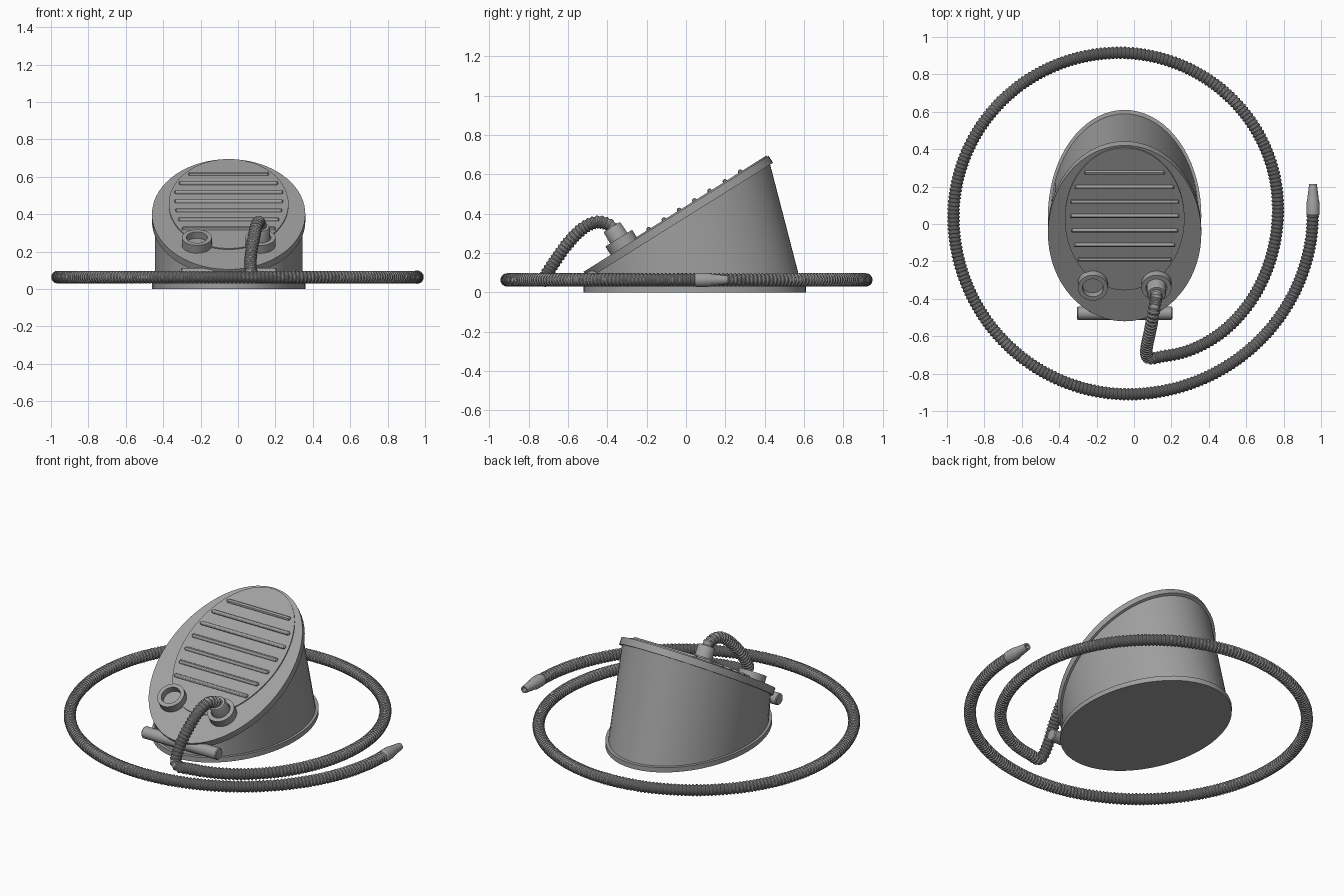
import bpy, bmesh, math
from mathutils import Matrix, Vector

cube = bpy.data.objects.get("Cube")
if cube:
    bpy.data.objects.remove(cube, do_unlink=True)

grey = bpy.data.materials.new("mid grey")
grey.use_nodes = True
COLOR = (0.35, 0.35, 0.35, 1)
grey.diffuse_color = COLOR
grey.node_tree.nodes["Principled BSDF"].inputs["Base Color"].default_value = COLOR


def loft(name, rings):
    """Skin a list of equal point rings and cap both ends."""
    bm = bmesh.new()
    loops = [[bm.verts.new(p) for p in ring] for ring in rings]
    n = len(loops[0])
    for low, high in zip(loops, loops[1:]):
        for i in range(n):
            j = (i + 1) % n
            bm.faces.new((low[i], low[j], high[j], high[i]))
    bm.faces.new(loops[0][::-1])
    bm.faces.new(loops[-1])
    bmesh.ops.recalc_face_normals(bm, faces=bm.faces)
    mesh = bpy.data.meshes.new(name)
    bm.to_mesh(mesh)
    bm.free()
    obj = bpy.data.objects.new(name, mesh)
    bpy.context.collection.objects.link(obj)
    mesh.materials.append(grey)
    bpy.ops.object.select_all(action='DESELECT')
    obj.select_set(True)
    bpy.context.view_layer.objects.active = obj
    bpy.ops.object.shade_smooth_by_angle(angle=math.radians(30))
    return obj


def ellipse(matrix, rx, ry, z=0, n=72):
    turn = [2 * math.pi * i / n for i in range(n)]
    return [matrix @ Vector((rx * math.cos(t), ry * math.sin(t), z)) for t in turn]


def lathe(name, matrix, profile, n=32):
    return loft(name, [ellipse(matrix, r, r, z, n) for r, z in profile])


def arc(cx, cy, a, b, start, end, z, n=12):
    angles = [math.radians(start + (end - start) * i / n) for i in range(n + 1)]
    return [Vector((cx + a * math.cos(t), cy + b * math.sin(t), z)) for t in angles]


def spline(points, step):
    """Evenly spaced samples along a smooth curve through the points."""
    pts = [2 * points[0] - points[1]] + points + [2 * points[-1] - points[-2]]
    dense = []
    for a, b, c, d in zip(pts, pts[1:], pts[2:], pts[3:]):
        for k in range(30):
            t = k / 30
            dense.append(0.5 * (2 * b + (c - a) * t + (2 * a - 5 * b + 4 * c - d) * t ** 2
                                + (3 * b - a - 3 * c + d) * t ** 3))
    dense.append(points[-1])
    out, travelled, target = [], 0.0, 0.0
    for p, q in zip(dense, dense[1:]):
        length = (q - p).length
        while length and target <= travelled + length:
            out.append(p.lerp(q, (target - travelled) / length))
            target += step
        travelled += length
    return out


def ribbed_tube(name, path, radii, n=14):
    rings = []
    tangent = (path[1] - path[0]).normalized()
    side = tangent.orthogonal().normalized()
    for i, p in enumerate(path):
        new = (path[min(i + 1, len(path) - 1)] - path[max(i - 1, 0)]).normalized()
        side = tangent.rotation_difference(new) @ side
        side = (side - new * side.dot(new)).normalized()
        tangent = new
        other = tangent.cross(side)
        r = radii[i % len(radii)]
        turn = [2 * math.pi * k / n for k in range(n)]
        rings.append([p + r * (side * math.cos(t) + other * math.sin(t)) for t in turn])
    return loft(name, rings)


# Frames for the floor ellipse and the tilted pedal
TILT = math.atan(0.627)
base = Matrix.Translation((-0.05, 0.045, 0))
pedal = Matrix.Translation((-0.05, -0.05, 0.40)) @ Matrix.Rotation(TILT, 4, 'X')

# Wedge body with base flange and top plate
loft("base_flange", [ellipse(base, 0.41, 0.565, z) for z in (0, 0.03)])
loft("bellows_body", [ellipse(base, 0.395, 0.545, 0.025),
                      ellipse(pedal, 0.395, 0.54, -0.035)])
loft("top_plate", [ellipse(pedal, 0.41, 0.555, z) for z in (-0.042, 0)])

# Raised foot pad with grip ridges
pad = pedal @ Matrix.Translation((0, 0.095, 0))
loft("foot_pad", [ellipse(pad, 0.32, 0.45, z) for z in (-0.01, 0.007)])
half_widths = (0.25, 0.27, 0.285, 0.29, 0.29, 0.265, 0.215)
for i, half in enumerate(half_widths):
    y = -0.16 + 0.0915 * i
    ridge = pedal @ Matrix.Translation((0, y, 0.008)) @ Matrix.Rotation(math.pi / 2, 4, 'Y')
    lathe("grip_ridge", ridge, [(0.007, -half), (0.012, -half + 0.006),
                                (0.012, half - 0.006), (0.007, half)], 12)

# Two air ports, the left one carrying the hose connector
for name, x in (("right_port", -0.17), ("left_port", 0.17)):
    lathe(name, pedal @ Matrix.Translation((x, -0.313, 0)),
          [(0.08, -0.01), (0.08, 0.05), (0.056, 0.05), (0.056, 0.01)])
lathe("hose_connector", pedal @ Matrix.Translation((0.17, -0.313, 0)),
      [(0.053, 0), (0.05, 0.11), (0.046, 0.117)])

# Front hinge bar
bar = Matrix.Translation((-0.05, -0.477, 0.078)) @ Matrix.Rotation(math.pi / 2, 4, 'Y')
lathe("hinge_bar", bar, [(0.031, -0.255), (0.035, -0.25), (0.035, 0.25), (0.031, 0.255)], 24)

# Coiled ribbed hose
Z = 0.064
rise = [(0.12, -0.362, 0.31), (0.118, -0.395, 0.345), (0.108, -0.455, 0.357),
        (0.095, -0.525, 0.325), (0.08, -0.60, 0.25), (0.067, -0.665, 0.16),
        (0.072, -0.71, 0.09), (0.105, -0.717, Z)]
path = [Vector(p) for p in rise]
path += arc(0.1, 0.08, 0.67, 0.79, -85, 0, Z)
path += arc(-0.08, 0.08, 0.85, 0.835, 0, 90, Z)[1:]
path += arc(-0.08, 0.04, 0.885, 0.875, 90, 180, Z)[1:]
path += arc(-0.03, 0.04, 0.935, 0.95, 180, 270, Z)[1:]
path += arc(-0.03, 0.06, 0.987, 0.97, 270, 360, Z)[1:]
ribbed_tube("hose", spline(path, 0.0052), (0.034, 0.034, 0.029, 0.029))

# Tapered nozzle at the free end
tip = Matrix.Translation((0.957, 0.045, Z)) @ Matrix.Rotation(-math.pi / 2, 4, 'X')
lathe("nozzle", tip, [(0.031, 0), (0.036, 0.008), (0.036, 0.065), (0.031, 0.085),
                      (0.021, 0.168), (0.013, 0.168), (0.012, 0.13)], 20)
